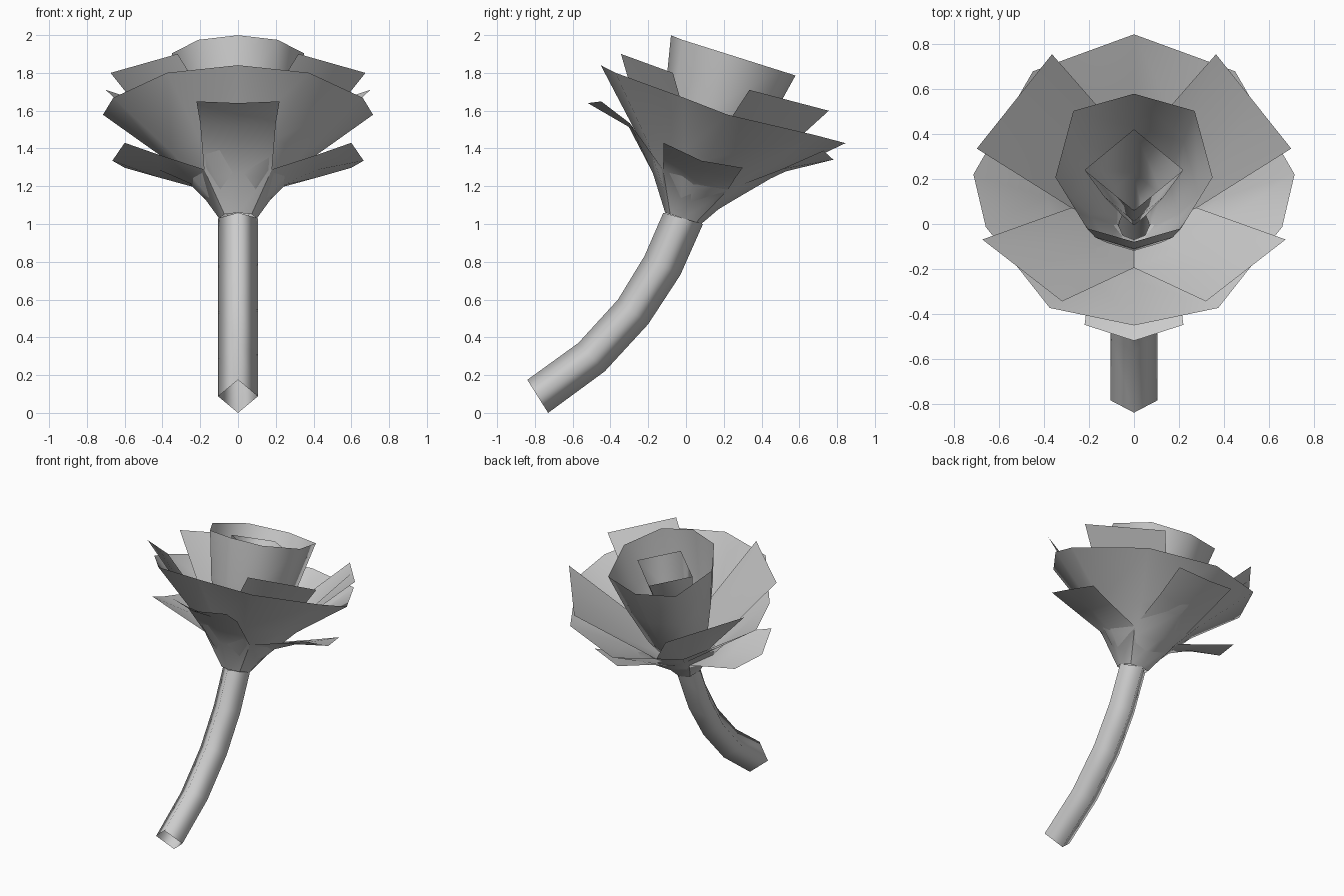
import bpy
from math import sin, cos, pi, radians
from mathutils import Vector, Matrix

if "Cube" in bpy.data.objects:
    bpy.data.objects.remove(bpy.data.objects["Cube"])

# Flower-head frame: tilted towards +y at the top of the stem
HEAD = Matrix.Translation((0, -0.015, 1.03)) @ Matrix.Rotation(radians(-17.5), 4, 'X')


def loft(name, rows, closed, head=True):
    """Skin a list of equally long point rows with quads."""
    n = len(rows[0])
    verts = [HEAD @ Vector(p) if head else Vector(p) for row in rows for p in row]
    faces = []
    for i in range(len(rows) - 1):
        for j in range(n if closed else n - 1):
            k = (j + 1) % n
            faces.append((i * n + j, i * n + k, (i + 1) * n + k, (i + 1) * n + j))
    mesh = bpy.data.meshes.new(name)
    mesh.from_pydata(verts, [], faces)
    ob = bpy.data.objects.new(name, mesh)
    bpy.context.collection.objects.link(ob)
    for p in mesh.polygons:
        p.use_smooth = True
    return ob


def mirror_outline(half):
    """Closed outline from a right half running front to back."""
    return half + [(-x, y, z) for x, y, z in reversed(half[1:-1])]


def scaled(rim, scale, height):
    return [(x * scale, y * scale, height) for x, y, z in rim]


# Stem: square section, upper and lower edge lines in the y-z plane
upper = [(-.84, .175), (-.57, .37), (-.36, .60), (-.22, .83), (-.12, 1.06)]
lower = [(-.73, .0), (-.43, .22), (-.20, .47), (-.03, .73), (.09, 1.0)]
rows = []
for (y1, z1), (y2, z2) in zip(upper, lower):
    ym, zm = (y1 + y2) / 2, (z1 + z2) / 2
    rows.append([(0, y2, z2), (.105, ym, zm), (0, y1, z1), (-.105, ym, zm)])
loft("stem", rows, True, head=False)

# Sepals: four bent-out strips around the base
# direction, ring height, bend height, tip height
sepals = [("front", -pi / 2, .18, .375, .43), ("right", 0, .18, .27, .32),
          ("back", pi / 2, .20, .386, .535), ("left", pi, .18, .27, .32)]
for label, ang, w1, w2, w3 in sepals:
    d, s = (cos(ang), sin(ang)), (-sin(ang), cos(ang))

    def row(half, r_side, r_mid, w_side, w_mid):
        pts = [(-half, r_side, w_side), (0, r_mid, w_mid), (half, r_side, w_side)]
        return [(d[0] * r + s[0] * o, d[1] * r + s[1] * o, w) for o, r, w in pts]

    loft("sepal_" + label, [row(.072, .072, .10, .0, .0),
                            row(.18, .18, .225, .215, w1),
                            row(.20, .42, .42, w2 + .02, w2),
                            row(.22, .60, .665, w3 + .03, w3)], False)

# Outer petals: wide faceted bowl
rim = mirror_outline([(0, -.66, .642), (.375, -.574, .627), (.66, -.19, .61),
                      (.715, .06, .594), (.45, .53, .63), (0, .70, .638)])
loft("outer_petals", [scaled(rim, .13, .02), scaled(rim, .32, .17),
                      scaled(rim, .54, .34), rim], True)

# Middle petals: four separate petals with V gaps between them
petals = [("front", -pi / 2, 0, (.32, -.576, .731), (.675, -.283, .718)),
          ("back", 0, pi / 2, (.70, .13, .754), (.365, .564, .775))]
for label, a0, a1, t0, t1 in petals:
    for side, sx in (("right", 1), ("left", -1)):
        def arc(r, w):
            return [(sx * r * cos(a), r * sin(a), w) for a in (a0, (a0 + a1) / 2, a1)]

        mid = [(p + q) / 2 for p, q in zip(t0, t1)]
        tip = [(sx * x, y, z) for x, y, z in (t0, mid, t1)]
        loft("middle_petal_%s_%s" % (label, side),
             [arc(.07, .04), arc(.28, .29), tip], False)

# Inner petals: closed cup
rim = mirror_outline([(0, -.353, .905), (.21, -.288, .90), (.35, -.05, .90),
                      (.27, .26, .90), (0, .34, .90)])
loft("inner_petals", [scaled(rim, .2, .03), scaled(rim, .56, .28),
                      scaled(rim, .82, .60), rim], True)

# Bud: small square funnel in the middle
rim = [(0, -.19, .85), (.22, 0, .85), (0, .19, .85), (-.22, 0, .85)]
loft("bud", [scaled(rim, .2, .15), scaled(rim, .6, .45), rim], True)
